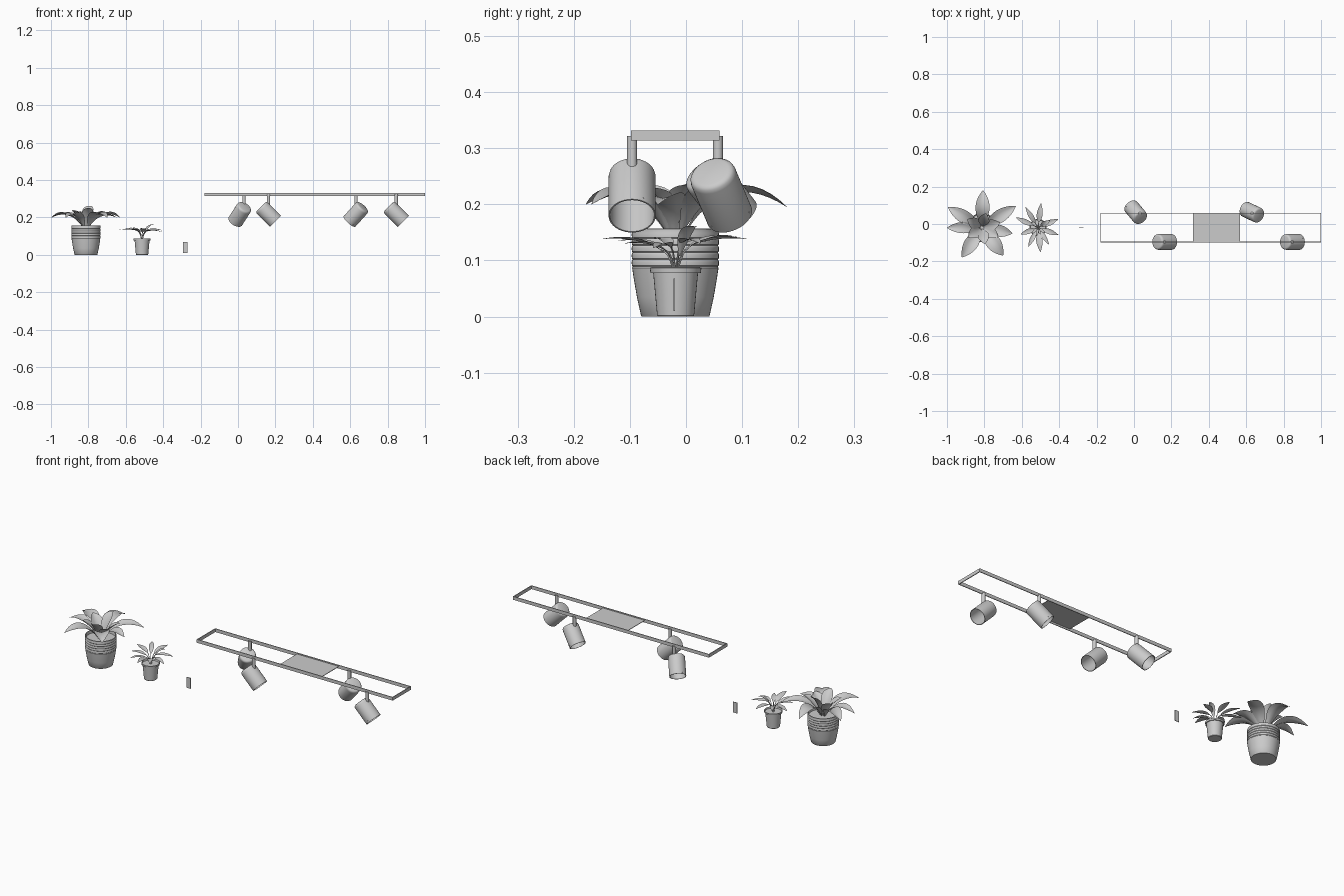
import bpy, bmesh, math
from mathutils import Vector, Matrix

if "Cube" in bpy.data.objects:
    bpy.data.objects.remove(bpy.data.objects["Cube"])


def finish(name, bm, matrix=Matrix(), angle=35):
    bmesh.ops.remove_doubles(bm, verts=bm.verts, dist=1e-6)
    me = bpy.data.meshes.new(name)
    bm.to_mesh(me)
    bm.free()
    ob = bpy.data.objects.new(name, me)
    bpy.context.collection.objects.link(ob)
    ob.matrix_world = matrix
    bpy.ops.object.select_all(action='DESELECT')
    ob.select_set(True)
    bpy.context.view_layer.objects.active = ob
    bpy.ops.object.shade_smooth_by_angle(angle=math.radians(angle))
    return ob


def lathe(name, profile, matrix, segs=40):
    bm = bmesh.new()
    vs = [bm.verts.new((r, 0, z)) for r, z in profile]
    es = [bm.edges.new(p) for p in zip(vs, vs[1:])]
    bmesh.ops.spin(bm, geom=vs + es, axis=(0, 0, 1), cent=(0, 0, 0),
                   angle=2 * math.pi, steps=segs, use_duplicate=False)
    bmesh.ops.remove_doubles(bm, verts=bm.verts, dist=1e-5)
    bmesh.ops.recalc_face_normals(bm, faces=bm.faces)
    return finish(name, bm, matrix)


def box(name, lo, hi):
    lo, hi = Vector(lo), Vector(hi)
    bm = bmesh.new()
    bmesh.ops.create_cube(bm, size=1)
    bmesh.ops.scale(bm, vec=hi - lo, verts=bm.verts)
    return finish(name, bm, Matrix.Translation((lo + hi) / 2))


def bez(a, b, c, t):
    return a * (1 - t) ** 2 + b * 2 * t * (1 - t) + c * t * t


def leaf(name, base, mid, tip, width, fold=0.35, n=14, skew=1.25):
    """Folded blade following a curved midrib."""
    a, b, c = Vector(base), Vector(mid), Vector(tip)
    flat = c - a
    flat.z = 0
    side = Vector((-flat.y, flat.x, 0)).normalized()
    bm = bmesh.new()
    rows = []
    for i in range(n + 1):
        t = i / n
        tan = ((b - a) * (1 - t) + (c - b) * t).normalized()
        up = tan.cross(side)
        w = width / 2 * math.sin(math.pi * t ** skew) ** 0.9 if 0 < i < n else 0.0
        w = max(w, 0.001)
        p = bez(a, b, c, t)
        rows.append([bm.verts.new(p + side * w * s + up * w * fold * (abs(s) ** 1.3))
                     for s in (-1, -0.5, 0, 0.5, 1)])
    for r0, r1 in zip(rows, rows[1:]):
        for k in range(4):
            bm.faces.new((r0[k], r0[k + 1], r1[k + 1], r1[k]))
    return finish(name, bm, angle=60)


def tube(name, pts, radius):
    cu = bpy.data.curves.new(name, 'CURVE')
    cu.dimensions = '3D'
    cu.bevel_depth = radius
    cu.bevel_resolution = 1
    sp = cu.splines.new('POLY')
    sp.points.add(len(pts) - 1)
    for p, q in zip(sp.points, pts):
        p.co = (*q, 1)
    ob = bpy.data.objects.new(name, cu)
    bpy.context.collection.objects.link(ob)


# Large ribbed pot
C = Vector((-0.813, -0.019, 0))
prof = [(0, 0), (0.060, 0), (0.061, 0.001), (0.0685, 0.035), (0.0745, 0.07), (0.077, 0.087)]
for k in range(5):
    z = 0.089 + k * 0.0125
    prof += [(0.0758, z), (0.0776, z + 0.002), (0.0778, z + 0.009), (0.0772, z + 0.011)]
prof += [(0.0775, 0.156), (0.074, 0.157), (0.072, 0.14), (0, 0.14)]
lathe("large_pot", prof, Matrix.Translation(C), 48)

# Large plant: outer drooping leaves (tip x, y, z, control height, width)
outer = [(-0.807, 0.18, 0.195, 0.27, 0.075), (-0.995, 0.09, 0.20, 0.255, 0.070),
         (-0.632, 0.096, 0.20, 0.26, 0.070), (-1.0, -0.02, 0.20, 0.25, 0.060),
         (-0.92, -0.178, 0.20, 0.25, 0.075), (-0.70, -0.168, 0.20, 0.255, 0.080),
         (-0.65, -0.05, 0.20, 0.24, 0.065)]
for i, (x, y, z, cz, w) in enumerate(outer):
    d = Vector((x - C.x, y - C.y, 0))
    leaf(f"outer_leaf_{i}", C + d * 0.05 + Vector((0, 0, 0.135)),
         C + d * 0.42 + Vector((0, 0, cz)), Vector((x, y, z)), w)
# Inner upright leaves
for i, (deg, reach, h) in enumerate([(15, 0.10, 0.235), (75, 0.08, 0.262), (150, 0.09, 0.24),
                                     (215, 0.09, 0.235), (280, 0.09, 0.25), (330, 0.10, 0.23)]):
    d = Vector((math.cos(math.radians(deg)), math.sin(math.radians(deg)), 0))
    leaf(f"inner_leaf_{i}", C + d * 0.006 + Vector((0, 0, 0.135)),
         C + d * reach * 0.5 + Vector((0, 0, h - 0.02)), C + d * reach + Vector((0, 0, h)), 0.06)

# Small pot
S = Vector((-0.513, -0.0185, 0))
lathe("small_pot", [(0, 0), (0.031, 0), (0.033, 0.002), (0.040, 0.078), (0.045, 0.078),
                    (0.046, 0.087), (0.043, 0.088), (0.041, 0.080), (0, 0.080)],
      Matrix.Translation(S), 36)

# Small plant: stems carrying narrow flat blades (tip x, y, z, blade start height, width)
small = [(-0.497, 0.11, 0.138, 0.132, 0.032), (-0.632, 0.035, 0.134, 0.134, 0.028),
         (-0.406, 0.025, 0.130, 0.137, 0.030), (-0.605, -0.055, 0.138, 0.128, 0.028),
         (-0.500, -0.150, 0.138, 0.125, 0.034), (-0.405, -0.058, 0.122, 0.130, 0.028),
         (-0.580, 0.090, 0.142, 0.128, 0.026), (-0.565, -0.12, 0.135, 0.125, 0.026),
         (-0.455, -0.11, 0.130, 0.124, 0.024), (-0.450, 0.018, 0.160, 0.115, 0.028)]
for i, (x, y, z, bz, w) in enumerate(small):
    d = Vector((x - S.x, y - S.y, 0))
    b = S + d * 0.2 + Vector((0, 0, bz - 0.006))
    root = S + d * 0.03 + Vector((0, 0, 0.079))
    knee = S + d * 0.07 + Vector((0, 0, 0.115))
    tube(f"small_stem_{i}", [bez(root, knee, b, t / 5) for t in range(6)], 0.0016)
    leaf(f"small_leaf_{i}", b, S + d * 0.55 + Vector((0, 0, max(bz, z) + 0.006)),
         Vector((x, y, z)), w, 0.25, 10, 0.9)

# Thin upright wall plate
box("wall_plate", (-0.294, -0.0225, 0.010), (-0.269, -0.0195, 0.068))

# Ceiling light frame
X0, X1, Y0, Y1, Z0, Z1, T = -0.18, 1.0, -0.098, 0.06, 0.314, 0.332, 0.004
box("front_rail", (X0, Y0, Z0), (X1, Y0 + T, Z1))
box("back_rail", (X0, Y1 - T, Z0), (X1, Y1, Z1))
box("left_rail", (X0, Y0 + T, Z0), (X0 + T, Y1 - T, Z1))
box("right_rail", (X1 - T, Y0 + T, Z0), (X1, Y1 - T, Z1))
box("mounting_plate", (0.315, Y0 + T, 0.323), (0.567, Y1 - T, 0.326))

# Spotlights: post plus hollow tilted head (x, y, heading in degrees)
head = [(0, 0.057), (0.031, 0.057), (0.037, 0.055), (0.0405, 0.051), (0.042, 0.044),
        (0.042, -0.053), (0.0395, -0.053), (0.0395, 0.042), (0.032, 0.052), (0, 0.053)]
for i, (x, y, deg) in enumerate([(0.032, 0.057, 130), (0.163, -0.096, 0),
                                 (0.631, 0.057, 155), (0.846, -0.096, 0)]):
    lathe(f"spot_post_{i}", [(0, 0.262), (0.009, 0.262), (0.009, 0.322), (0, 0.322)],
          Matrix.Translation((x, y, 0)), 20)
    cx = x - 0.022 if i == 0 else x
    m = (Matrix.Translation((cx, y + (0.005 if deg else 0), 0.217))
         @ Matrix.Rotation(math.radians(deg), 4, 'Z') @ Matrix.Rotation(math.radians(-45), 4, 'Y'))
    lathe(f"spot_head_{i}", head, m, 40)
    # small fixing screws near the open rim
    for k in range(3):
        a = Matrix.Rotation(math.radians(120 * k + 30), 4, 'Z')
        lathe(f"spot_screw_{i}_{k}", [(0, 0), (0.002, 0), (0.002, 0.001), (0, 0.001)],
              m @ a @ Matrix.Translation((0.0415, 0, -0.044)) @ Matrix.Rotation(math.pi / 2, 4, 'Y'), 8)
